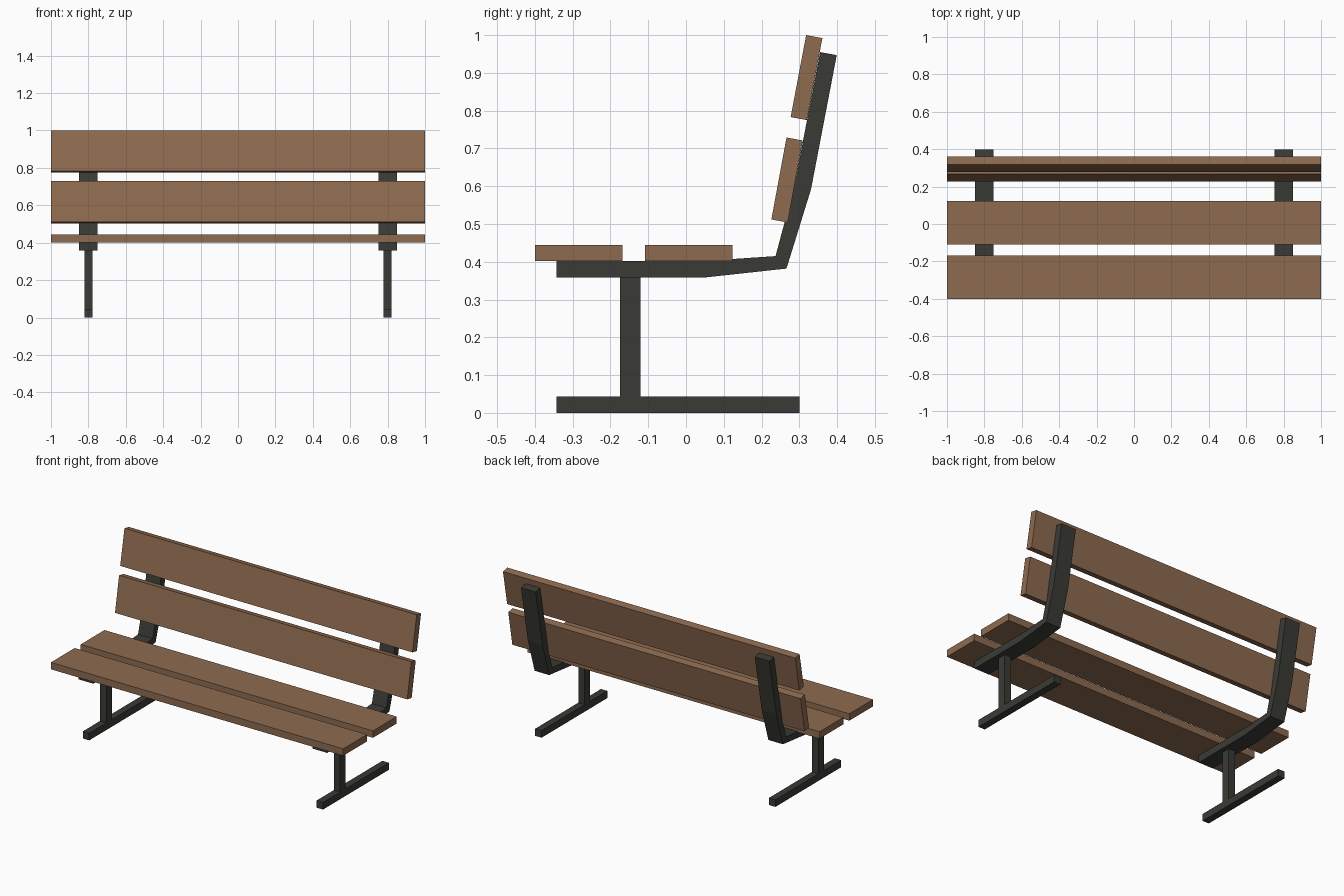
import bpy, bmesh

if "Cube" in bpy.data.objects:
    bpy.data.objects.remove(bpy.data.objects["Cube"])


def material(name, color):
    m = bpy.data.materials.new(name)
    m.diffuse_color = (*color, 1)
    m.use_nodes = True
    m.node_tree.nodes["Principled BSDF"].inputs["Base Color"].default_value = m.diffuse_color
    return m


wood = material("brown_wood", (0.27, 0.145, 0.08))
metal = material("dark_metal", (0.042, 0.042, 0.036))


def extrude(name, profile, x0, x1, mat):
    """Extrude a (y, z) outline along x from x0 to x1."""
    bm = bmesh.new()
    face = bm.faces.new([bm.verts.new((x0, y, z)) for y, z in profile])
    ext = bmesh.ops.extrude_face_region(bm, geom=[face])
    verts = [g for g in ext["geom"] if isinstance(g, bmesh.types.BMVert)]
    bmesh.ops.translate(bm, verts=verts, vec=(x1 - x0, 0, 0))
    bmesh.ops.recalc_face_normals(bm, faces=bm.faces)
    mesh = bpy.data.meshes.new(name)
    bm.to_mesh(mesh)
    bm.free()
    mesh.materials.append(mat)
    obj = bpy.data.objects.new(name, mesh)
    bpy.context.collection.objects.link(obj)
    return obj


def rect(y0, y1, z0, z1):
    return [(y0, z0), (y1, z0), (y1, z1), (y0, z1)]


# Wooden slats: two flat for the seat, two leaning for the backrest
slats = {
    "seat_slat_front": rect(-0.4, -0.168, 0.402, 0.445),
    "seat_slat_rear": rect(-0.109, 0.123, 0.402, 0.445),
    "back_slat_lower": [(0.226, 0.512), (0.269, 0.504), (0.309, 0.721), (0.266, 0.729)],
    "back_slat_upper": [(0.277, 0.783), (0.320, 0.775), (0.361, 0.992), (0.318, 1.0)],
}
for name, profile in slats.items():
    extrude(name, profile, -1, 1, wood)

# Bent bracket carrying the seat and backrest
bracket = [(-0.343, 0.358), (0.046, 0.358), (0.266, 0.382), (0.331, 0.592),
           (0.399, 0.947), (0.355, 0.955), (0.287, 0.602), (0.237, 0.415),
           (0.044, 0.402), (-0.343, 0.402)]

# Metal support on each side: bracket, post and foot
for side, x in (("left", -0.8), ("right", 0.8)):
    extrude(f"bracket_{side}", bracket, x - 0.05, x + 0.05, metal)
    extrude(f"post_{side}", rect(-0.175, -0.121, 0.044, 0.358), x - 0.022, x + 0.022, metal)
    extrude(f"foot_{side}", rect(-0.343, 0.3, 0, 0.044), x - 0.022, x + 0.022, metal)
